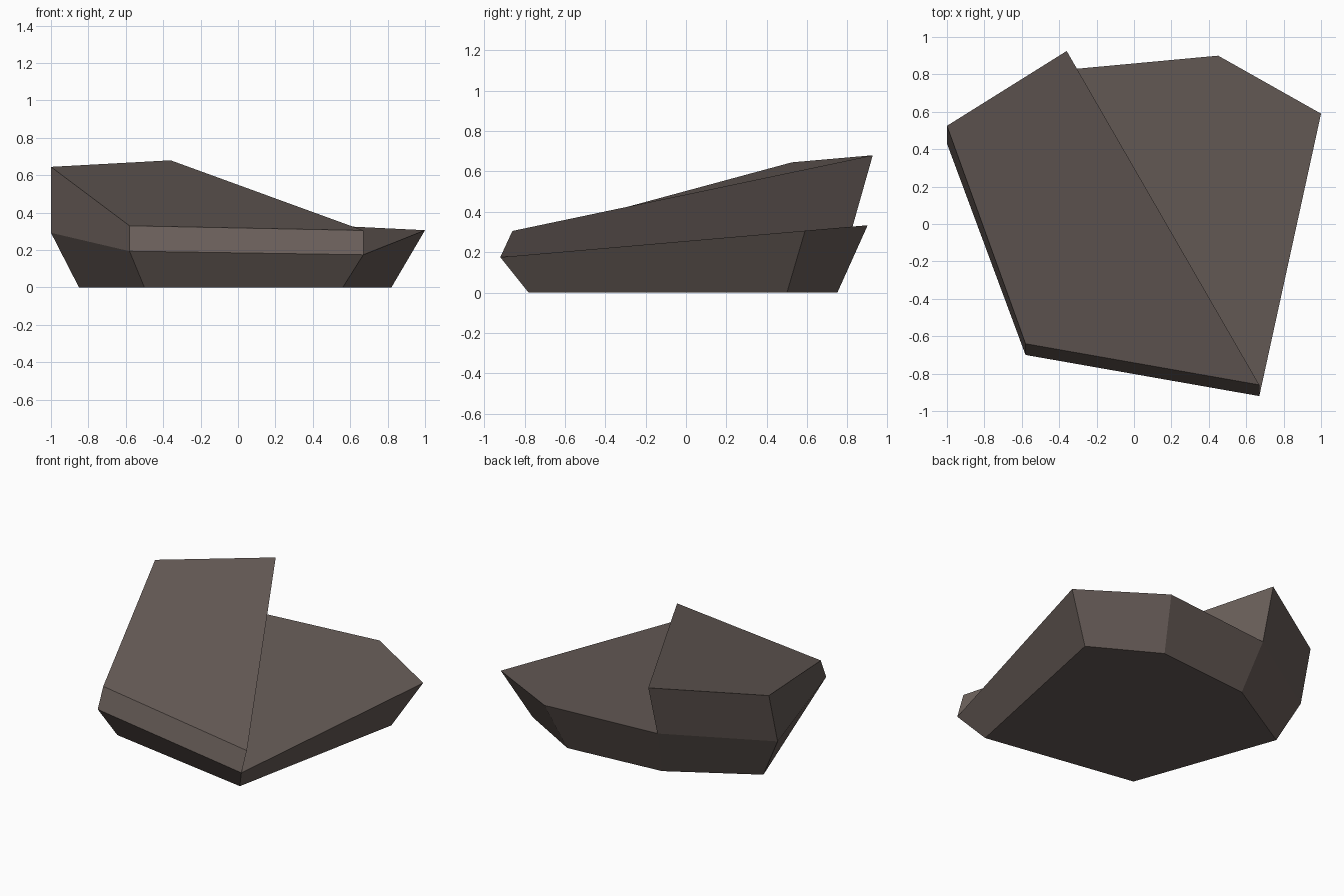
import bpy
import bmesh

cube = bpy.data.objects.get("Cube")
if cube:
    bpy.data.objects.remove(cube, do_unlink=True)

# One brown-grey stone colour
stone = bpy.data.materials.new("brown_grey_stone")
stone.use_nodes = True
colour = (0.135, 0.107, 0.096, 1)
stone.diffuse_color = colour
bsdf = stone.node_tree.nodes["Principled BSDF"]
bsdf.inputs["Base Color"].default_value = colour
bsdf.inputs["Roughness"].default_value = 0.9


def slab(name, lower, upper, bottom=True):
    """Flat-sided slab lofted between two matching outlines."""
    bm = bmesh.new()
    low = [bm.verts.new(p) for p in lower]
    top = [bm.verts.new(p) for p in upper]
    count = len(low)
    for i in range(count):
        j = (i + 1) % count
        bm.faces.new((low[i], low[j], top[j], top[i]))
    bm.faces.new(top)
    if bottom:
        bm.faces.new(low[::-1])
    mesh = bpy.data.meshes.new(name)
    bm.to_mesh(mesh)
    bm.free()
    mesh.materials.append(stone)
    obj = bpy.data.objects.new(name, mesh)
    bpy.context.collection.objects.link(obj)
    return obj


def on_slope(x, y):
    """Point on the gently tilted top of the lower slab."""
    return (x, y, 0.255 + 0.087 * y)


# Lower slab: narrow foot flaring out to a tilted rim
foot = [(-0.50, -0.60), (0.56, -0.78), (0.82, 0.50),
        (0.38, 0.75), (-0.30, 0.69), (-0.85, 0.37)]
rim = [(-0.58, -0.70), (0.67, -0.92), (1.0, 0.59),
       (0.45, 0.90), (-0.36, 0.825), (-1.0, 0.43)]
rim = [on_slope(x, y) for x, y in rim]
slab("lower_slab", [(x, y, 0) for x, y in foot], rim)

# Raised slab: steeper wedge on one side of the rim, leaning over it
crown = [(-0.58, -0.64, 0.33), (0.67, -0.86, 0.305),
         (-0.36, 0.925, 0.68), (-1.0, 0.525, 0.645)]
slab("raised_slab", [rim[0], rim[1], rim[4], rim[5]], crown, bottom=False)
